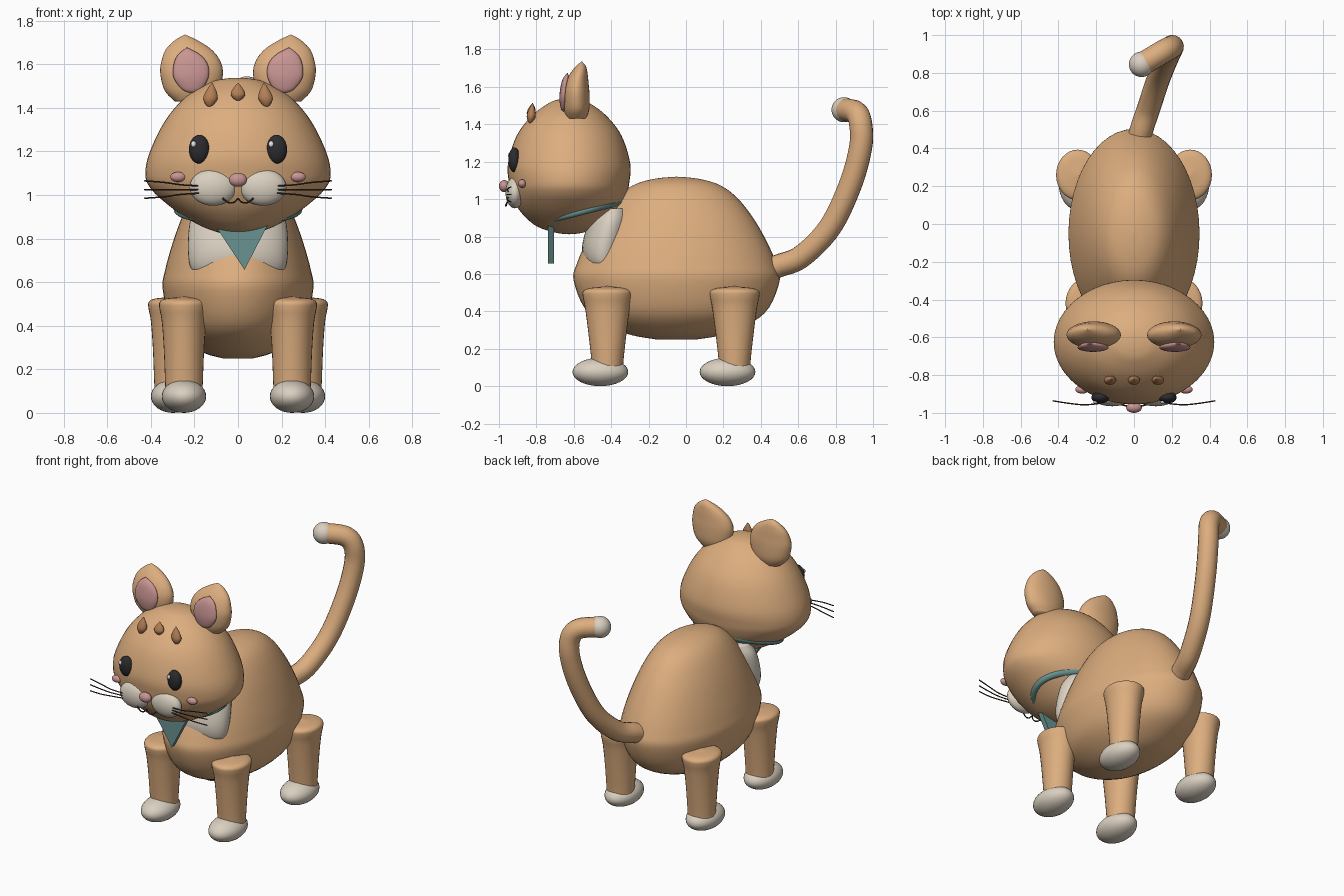
import bpy, bmesh, math
from mathutils import Matrix, Vector

cube = bpy.data.objects.get("Cube")
if cube:
    bpy.data.objects.remove(cube, do_unlink=True)


def material(name, r, g, b):
    m = bpy.data.materials.new(name)
    m.use_nodes = True
    m.diffuse_color = (r, g, b, 1)
    node = next(n for n in m.node_tree.nodes if n.type == "BSDF_PRINCIPLED")
    node.inputs["Base Color"].default_value = (r, g, b, 1)
    node.inputs["Roughness"].default_value = 0.7
    return m


FUR = material("tan fur", 0.72, 0.42, 0.21)
CREAM = material("cream fur", 0.70, 0.63, 0.53)
STRIPE = material("brown stripe", 0.45, 0.21, 0.09)
PINK = material("soft pink", 0.58, 0.30, 0.29)
TEAL = material("teal cloth", 0.14, 0.29, 0.28)
BLACK = material("eye black", 0.025, 0.025, 0.028)
WHITE = material("eye glint", 0.85, 0.85, 0.85)
DARK = material("dark whisker", 0.06, 0.03, 0.02)


def finish(bm, name, mat, smooth=True):
    bmesh.ops.remove_doubles(bm, verts=bm.verts, dist=0.00005)
    bmesh.ops.recalc_face_normals(bm, faces=bm.faces)
    for f in bm.faces:
        f.smooth = smooth
    me = bpy.data.meshes.new(name)
    bm.to_mesh(me)
    bm.free()
    me.materials.append(mat)
    ob = bpy.data.objects.new(name, me)
    bpy.context.collection.objects.link(ob)
    return ob


def spline(rows, steps=5):
    """Smooth curve through rows of values."""
    out = []
    for i in range(len(rows) - 1):
        a, b, c, d = (Vector(rows[min(max(i + k, 0), len(rows) - 1)]) for k in (-1, 0, 1, 2))
        for s in range(steps):
            t = s / steps
            out.append(b + 0.5 * t * ((c - a) + t * ((2 * a - 5 * b + 4 * c - d)
                                                     + t * (3 * (b - c) + d - a))))
    return out + [Vector(rows[-1])]


def loft(name, rows, mat, sides=40):
    """Elliptical rings, each row: z, centre x, centre y, radius x, radius y."""
    bm = bmesh.new()
    rings = []
    for z, cx, cy, rx, ry in spline(rows):
        rx, ry = max(rx, 0), max(ry, 0)
        angles = [math.tau * k / sides for k in range(sides)]
        rings.append([bm.verts.new((cx + rx * math.cos(a), cy + ry * math.sin(a), z)) for a in angles])
    for low, high in zip(rings, rings[1:]):
        for k in range(sides):
            n = (k + 1) % sides
            bm.faces.new((low[k], low[n], high[n], high[k]))
    bm.faces.new(rings[0])
    bm.faces.new(rings[-1])
    return finish(bm, name, mat)


def ball(name, centre, radii, mat):
    bm = bmesh.new()
    bmesh.ops.create_uvsphere(bm, u_segments=32, v_segments=16, radius=1,
                              matrix=Matrix.Translation(centre) @ Matrix.Diagonal((*radii, 1)))
    return finish(bm, name, mat)


def tube(name, points, radius, mat):
    cu = bpy.data.curves.new(name, "CURVE")
    cu.dimensions = "3D"
    cu.bevel_depth = radius
    cu.bevel_resolution = 6 if radius > 0.02 else 2
    cu.use_fill_caps = True
    sp = cu.splines.new("POLY")
    path = spline(points, 8)
    sp.points.add(len(path) - 1)
    for p, co in zip(sp.points, path):
        p.co = (*co, 1)
    cu.materials.append(mat)
    ob = bpy.data.objects.new(name, cu)
    bpy.context.collection.objects.link(ob)
    bpy.ops.object.select_all(action="DESELECT")
    ob.select_set(True)
    bpy.context.view_layer.objects.active = ob
    bpy.ops.object.convert(target="MESH")
    bpy.ops.object.shade_smooth_by_angle()


# Body: (height, length radius), narrower across than along
loft("body", [(z, 0, -0.05, r * 0.627, r) for z, r in (
    (0.25, 0.11), (0.285, 0.28), (0.39, 0.47), (0.56, 0.55), (0.66, 0.532),
    (0.80, 0.468), (0.92, 0.395), (1.02, 0.31), (1.08, 0.22), (1.11, 0.11), (1.12, 0))], FUR, 48)

# Head: wide low cheeks, rounder from the side
loft("head", [(z, 0, -0.625, rx, ry) for z, rx, ry in (
    (0.812, 0, 0), (0.82, 0.06, 0.07), (0.853, 0.16, 0.17), (0.91, 0.26, 0.24),
    (0.97, 0.34, 0.285), (1.03, 0.401, 0.309), (1.09, 0.425, 0.322), (1.19, 0.408, 0.327),
    (1.34, 0.335, 0.28), (1.45, 0.24, 0.195), (1.515, 0.13, 0.105), (1.534, 0.06, 0.05),
    (1.538, 0, 0))], FUR, 48)

# Chest patch
loft("chest_patch", [
    (0.62, 0, -0.44, 0.17, 0.05), (0.66, 0, -0.445, 0.215, 0.095), (0.75, 0, -0.435, 0.23, 0.12),
    (0.88, 0, -0.405, 0.22, 0.115), (0.95, 0, -0.39, 0.18, 0.09)], CREAM)

# Collar and neckerchief
bm = bmesh.new()
for i in range(48):
    a = math.tau * i / 48
    for j in range(10):
        b = math.tau * j / 10
        w = 0.022 * math.cos(b)
        y = (0.2 + w) * math.sin(a)
        bm.verts.new(((0.275 + w) * math.cos(a), y - 0.55, 0.937 + 0.25 * y + 0.022 * math.sin(b)))
bm.verts.ensure_lookup_table()
for i in range(48):
    for j in range(10):
        n, m = (i + 1) % 48, (j + 1) % 10
        bm.faces.new([bm.verts[k] for k in (i * 10 + j, n * 10 + j, n * 10 + m, i * 10 + m)])
finish(bm, "collar", TEAL)
bm = bmesh.new()
tri = bm.faces.new([bm.verts.new((x, -0.738, z)) for x, z in ((-0.105, 0.86), (0.03, 0.657), (0.135, 0.86))])
new = bmesh.ops.extrude_face_region(bm, geom=[tri])["geom"]
bmesh.ops.translate(bm, verts=[v for v in new if isinstance(v, bmesh.types.BMVert)], vec=(0, 0.033, 0))
finish(bm, "neckerchief", TEAL, smooth=False)

for side, s in (("left", 1), ("right", -1)):
    # Legs and paws
    for end, x, y in (("front", 0.248, -0.42), ("back", 0.298, 0.26)):
        loft(f"{end}_{side}_leg", [(z, s * x, y, rx, ry) for z, rx, ry in (
            (0.07, 0.084, 0.082), (0.15, 0.087, 0.087), (0.30, 0.093, 0.104), (0.42, 0.102, 0.12),
            (0.48, 0.113, 0.132), (0.508, 0.112, 0.13), (0.523, 0.09, 0.10), (0.53, 0.04, 0.045),
            (0.535, 0, 0))], FUR, 32)
        ball(f"{end}_{side}_paw", (s * x, y - 0.038, 0.076), (0.102, 0.149, 0.076), CREAM)

    # Ears
    loft(f"{side}_ear", [(z, s * x, y, rx, ry) for z, x, y, rx, ry in (
        (1.43, 0.21, -0.585, 0.08, 0.05), (1.48, 0.212, -0.585, 0.125, 0.068),
        (1.56, 0.213, -0.587, 0.144, 0.071), (1.62, 0.217, -0.583, 0.133, 0.062),
        (1.67, 0.227, -0.573, 0.103, 0.047), (1.71, 0.238, -0.562, 0.052, 0.027),
        (1.737, 0.244, -0.557, 0, 0))], FUR, 32)
    loft(f"{side}_inner_ear", [(z, s * x, y, r, d) for z, x, y, r, d in (
        (1.467, 0.212, -0.655, 0, 0), (1.485, 0.212, -0.655, 0.045, 0.014),
        (1.54, 0.216, -0.655, 0.08, 0.022), (1.60, 0.217, -0.65, 0.078, 0.021),
        (1.645, 0.225, -0.641, 0.05, 0.017), (1.677, 0.235, -0.633, 0, 0))], PINK, 24)

    # Eyes, cheeks and muzzle
    ball(f"{side}_eye", (s * 0.178, -0.918, 1.21), (0.047, 0.032, 0.066), BLACK)
    ball(f"{side}_eye_glint", (s * 0.178 - 0.026, -0.943, 1.234), (0.012, 0.008, 0.014), WHITE)
    ball(f"{side}_cheek", (s * 0.275, -0.876, 1.083), (0.036, 0.022, 0.023), PINK)
    ball(f"{side}_muzzle", (s * 0.115, -0.915, 1.035), (0.107, 0.05, 0.084), CREAM)
    tube(f"{side}_mouth", [(0, -0.955, 0.985), (s * 0.018, -0.964, 0.967), (s * 0.045, -0.962, 0.966),
                           (s * 0.07, -0.955, 0.985)], 0.004, DARK)

    # Whiskers fan out sideways
    for k in (-1, 0, 1):
        z = 1.025 + 0.015 * k
        tube(f"{side}_whisker", [(s * 0.18, -0.95, z + 0.002 * k), (s * 0.26, -0.957, z + 0.007 * k),
                                 (s * 0.34, -0.95, z + 0.018 * k), (s * 0.43, -0.936, z + 0.025 * k)],
             0.0035, DARK)

# Nose
ball("nose", (0, -0.972, 1.07), (0.042, 0.028, 0.032), PINK)

# Forehead stripes
for x, low in ((-0.125, 1.405), (0, 1.433), (0.125, 1.405)):
    loft("forehead_stripe", [(low + t * (1.515 - low), x * (1.05 - 0.1 * t), -0.832 + 0.012 * t, r, r * 0.72)
                             for t, r in ((0, 0), (0.06, 0.015), (0.3, 0.032), (0.55, 0.029),
                                          (0.85, 0.012), (1, 0))], STRIPE, 16)

# Tail with pale tip
tube("tail", [(0.02, 0.42, 0.62), (0.04, 0.50, 0.645), (0.08, 0.62, 0.695), (0.13, 0.77, 0.85),
              (0.175, 0.88, 1.08), (0.2, 0.934, 1.28), (0.195, 0.934, 1.40), (0.15, 0.91, 1.462),
              (0.05, 0.85, 1.478)], 0.062, FUR)
ball("tail_tip", (0.04, 0.845, 1.478), (0.067, 0.067, 0.067), CREAM)
